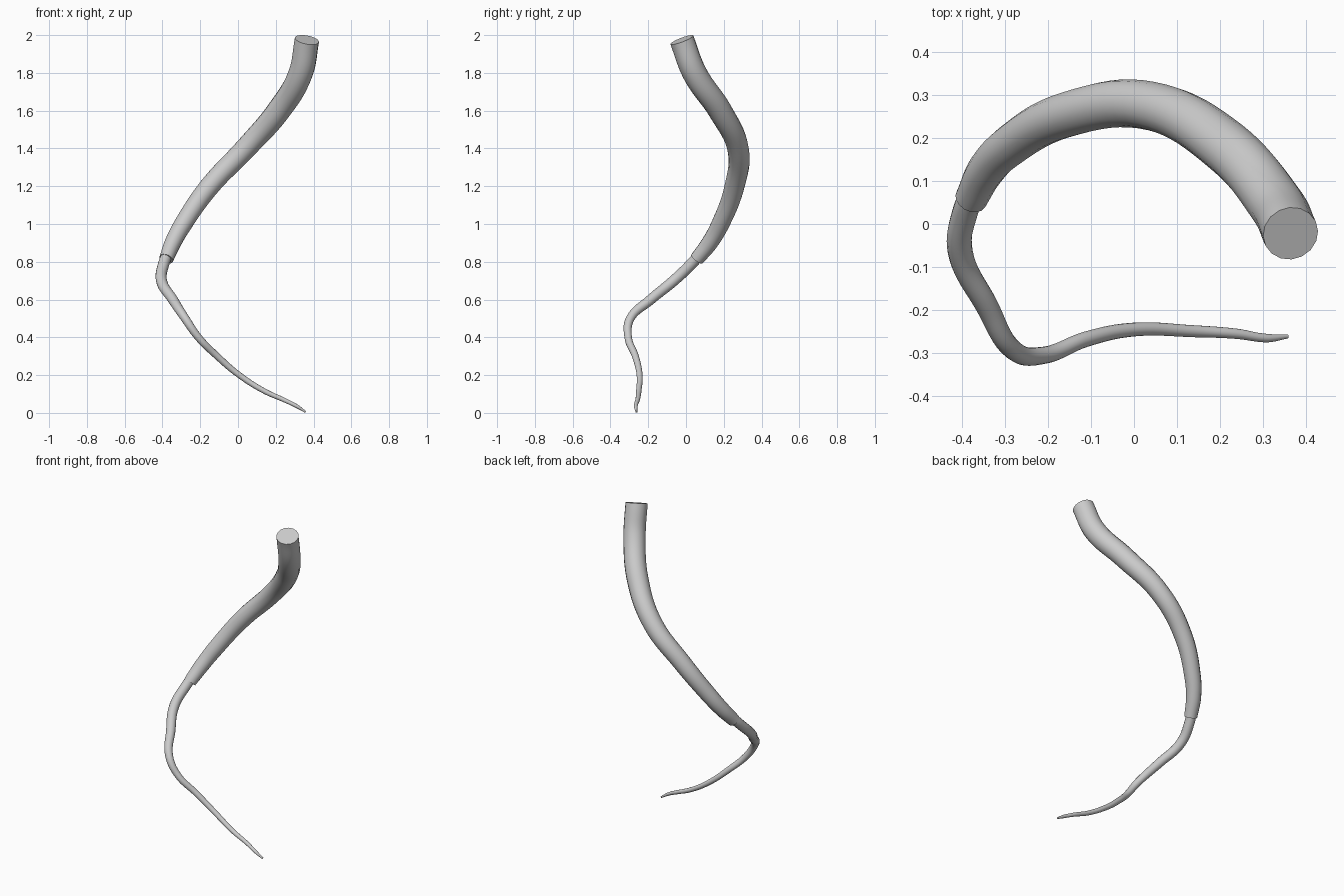
import bpy
import math

if "Cube" in bpy.data.objects:
    bpy.data.objects.remove(bpy.data.objects["Cube"])


def tapered_tube(name, points):
    """Smooth capped tube through (x, y, z, radius) points."""
    curve = bpy.data.curves.new(name, 'CURVE')
    curve.dimensions = '3D'
    curve.bevel_depth = 1.0
    curve.bevel_resolution = 6
    curve.resolution_u = 8
    curve.use_fill_caps = True
    spline = curve.splines.new('BEZIER')
    spline.bezier_points.add(len(points) - 1)
    for bp, (x, y, z, r) in zip(spline.bezier_points, points):
        bp.co = (x, y, z)
        bp.radius = r
        bp.handle_left_type = bp.handle_right_type = 'AUTO'
    obj = bpy.data.objects.new(name, curve)
    bpy.context.collection.objects.link(obj)
    bpy.ops.object.select_all(action='DESELECT')
    obj.select_set(True)
    bpy.context.view_layer.objects.active = obj
    bpy.ops.object.convert(target='MESH')
    bpy.ops.object.shade_smooth_by_angle(angle=math.radians(40))
    return bpy.context.object


# Thick upper sleeve, cut flat at both ends
tapered_tube("upper_sleeve", [
    (0.365, -0.022, 1.975, 0.065),
    (0.332, 0.045, 1.80, 0.065),
    (0.215, 0.18, 1.60, 0.063),
    (0.04, 0.275, 1.40, 0.057),
    (-0.15, 0.257, 1.20, 0.053),
    (-0.29, 0.182, 1.00, 0.048),
    (-0.345, 0.125, 0.90, 0.044),
    (-0.38, 0.058, 0.815, 0.038),
])

# Thin lower tail, starting inside the sleeve and tapering to a tip
tapered_tube("lower_tail", [
    (-0.365, 0.09, 0.86, 0.030),
    (-0.393, 0.03, 0.79, 0.030),
    (-0.405, -0.065, 0.70, 0.029),
    (-0.345, -0.187, 0.60, 0.027),
    (-0.28, -0.295, 0.50, 0.023),
    (-0.21, -0.306, 0.40, 0.020),
    (-0.11, -0.268, 0.30, 0.018),
    (0.0, -0.246, 0.205, 0.016),
    (0.14, -0.25, 0.115, 0.014),
    (0.24, -0.256, 0.07, 0.012),
    (0.31, -0.266, 0.036, 0.010),
    (0.358, -0.262, 0.005, 0.005),
])
